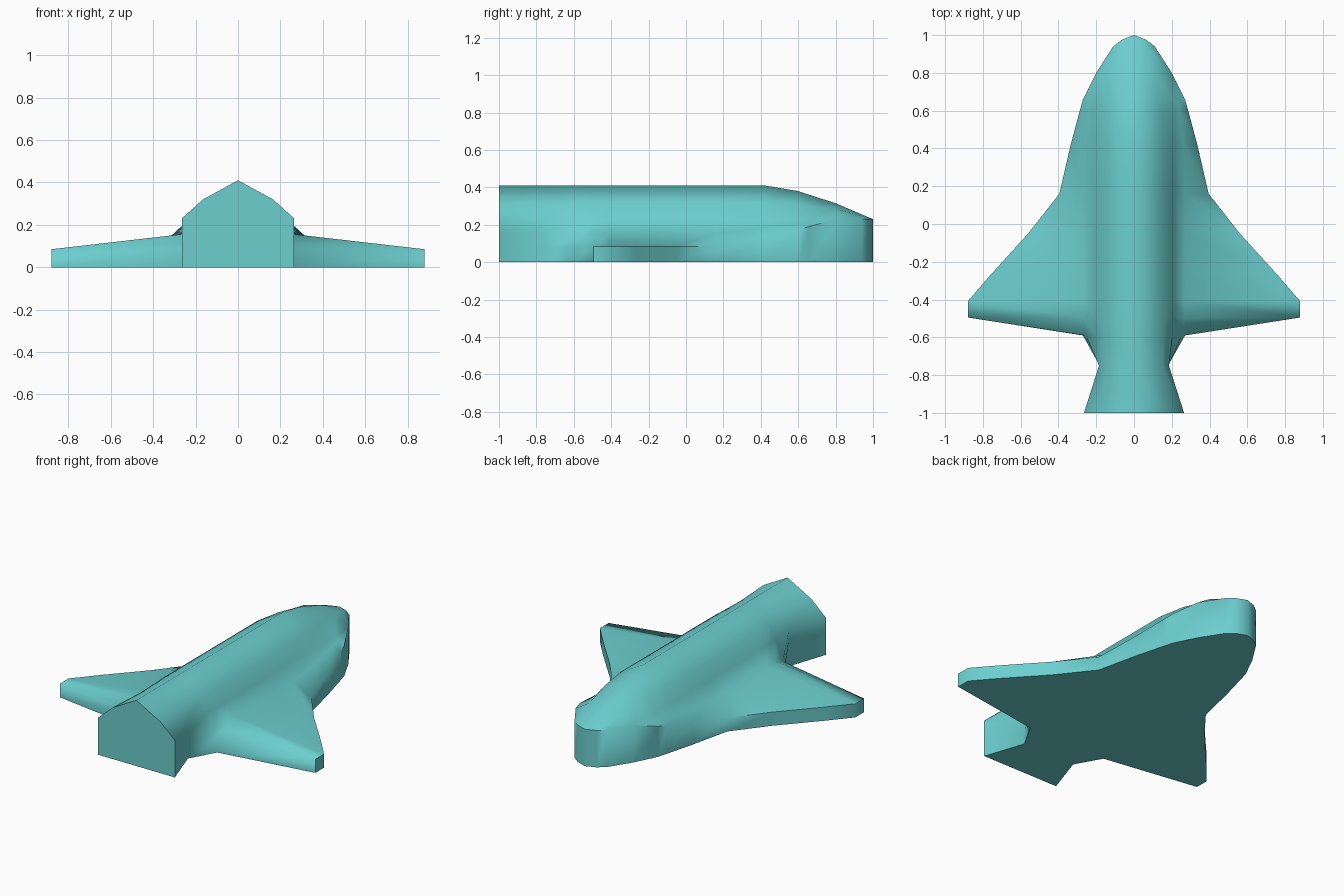
import bpy, bmesh, math

# Half cross-sections: y, edge half width, edge height, wing root (x, z), shoulder x, upper (x, z), ridge z
SECTIONS = [
    (-1.00, .265, .085, .265, .155, .265, .165, .32, .41),
    (-0.75, .180, .085, .182, .155, .185, .150, .32, .41),
    (-0.59, .270, .085, .255, .115, .205, .155, .32, .41),
    (-0.495, .88, .085, .270, .155, .205, .160, .32, .41),
    (-0.41, .880, .085, .270, .155, .205, .160, .32, .41),
    (-0.27, .760, .085, .270, .155, .205, .160, .32, .41),
    (-0.05, .560, .085, .270, .155, .205, .160, .32, .41),
    (0.16, .395, .085, .270, .155, .205, .160, .32, .41),
    (0.42, .335, .130, .260, .185, .205, .160, .32, .41),
    (0.60, .287, .175, .240, .205, .205, .140, .31, .38),
    (0.66, .270, .190, .235, .210, .205, .130, .30, .36),
    (0.80, .200, .230, .200, .230, .200, .110, .285, .315),
    (0.94, .110, .230, .110, .230, .110, .060, .245, .255),
    (0.975, .065, .230, .065, .230, .065, .035, .235, .24),
    (1.00, 0, .230, 0, .230, 0, 0, .230, .23),
]


def loop_points(s):
    y, w, zw, xm, zm, xs, xu, zu, zt = s
    right = [(w, 0), (w, zw), (xm, zm), (xs, .23), (xu, zu)]
    ring = [(0, 0)] + right + [(0, zt)] + [(-x, z) for x, z in reversed(right)]
    return [(x, y, z) for x, z in ring]


# Fuselage and blended wings as one lofted skin
bm = bmesh.new()
rings = [[bm.verts.new(p) for p in loop_points(s)] for s in SECTIONS]
n = len(rings[0])
for a, b in zip(rings, rings[1:]):
    for i in range(n):
        j = (i + 1) % n
        bm.faces.new((a[i], a[j], b[j], b[i]))
bm.faces.new(rings[0])
bmesh.ops.remove_doubles(bm, verts=bm.verts, dist=0.0005)
bmesh.ops.recalc_face_normals(bm, faces=bm.faces)
mesh = bpy.data.meshes.new("shuttle_body")
bm.to_mesh(mesh)
bm.free()
body = bpy.data.objects.new("shuttle_body", mesh)
bpy.context.collection.objects.link(body)

# Teal finish
mat = bpy.data.materials.new("teal")
mat.diffuse_color = (0.15, 0.62, 0.62, 1)
mesh.materials.append(mat)

bpy.context.view_layer.objects.active = body
body.select_set(True)
bpy.ops.object.shade_smooth_by_angle(angle=math.radians(60))
